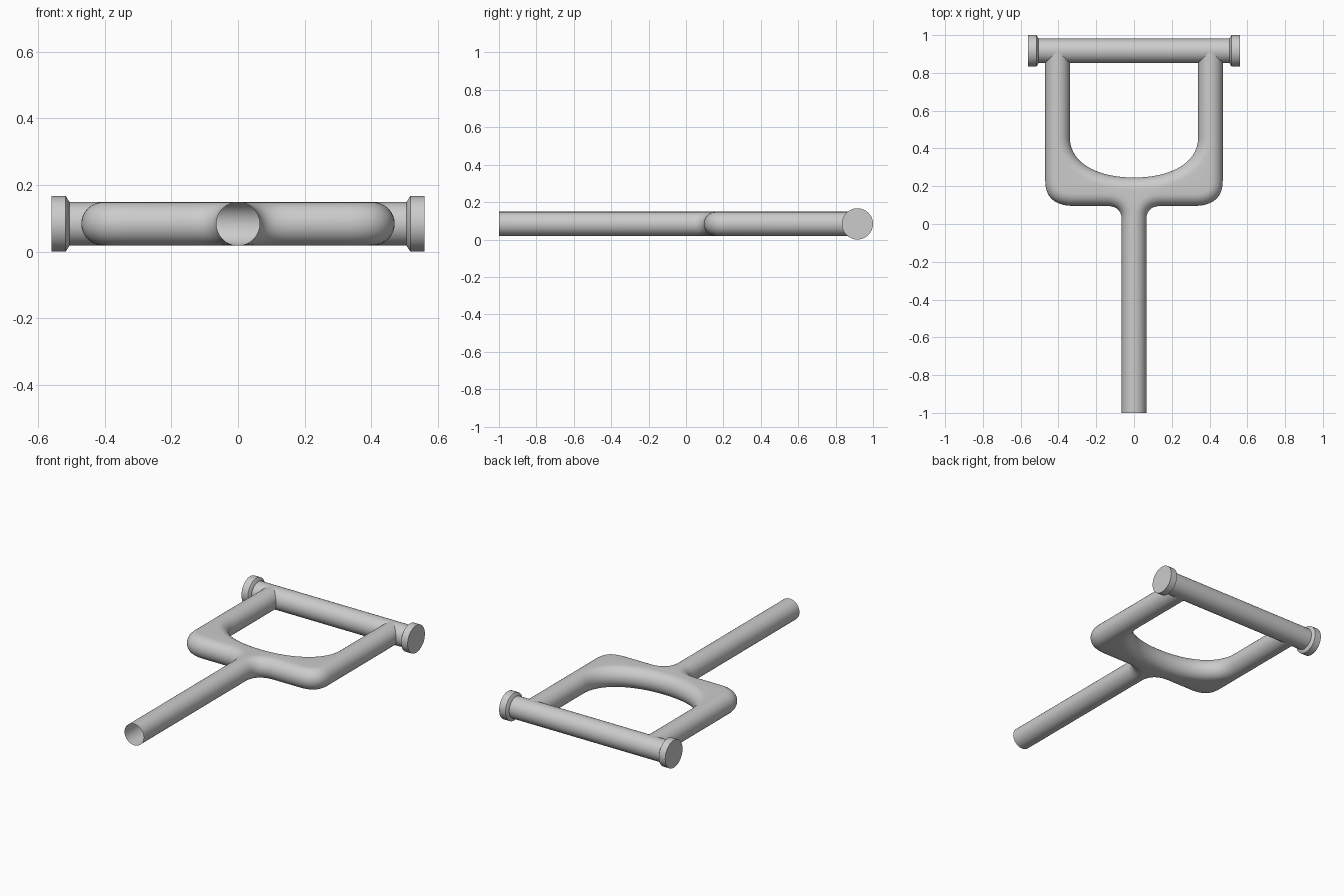
import bpy, bmesh, math
from mathutils import Vector

if "Cube" in bpy.data.objects:
    bpy.data.objects.remove(bpy.data.objects["Cube"])

R = 0.065         # tube radius
ZC = 0.0835       # height of the centre plane
BAR_Y = 0.9165    # axis of the cross bar
ARM = 0.405       # arm axis


def bezier(a, b, c, d, n):
    """Points and tangents along a cubic curve."""
    a, b, c, d = (Vector(p) for p in (a, b, c, d))
    out = []
    for i in range(n + 1):
        t = i / n
        s = 1 - t
        p = a * s**3 + b * 3 * s * s * t + c * 3 * s * t * t + d * t**3
        tan = (b - a) * s * s + (c - b) * 2 * s * t + (d - c) * t * t
        out.append((p, tan.normalized()))
    return out


def finish(bm, name):
    bmesh.ops.remove_doubles(bm, verts=bm.verts, dist=0.0005)
    bmesh.ops.recalc_face_normals(bm, faces=bm.faces)
    me = bpy.data.meshes.new(name)
    bm.to_mesh(me)
    bm.free()
    ob = bpy.data.objects.new(name, me)
    bpy.context.collection.objects.link(ob)
    bpy.ops.object.select_all(action='DESELECT')
    ob.select_set(True)
    bpy.context.view_layer.objects.active = ob
    bpy.ops.object.shade_smooth_by_angle(angle=math.radians(35))
    return ob


def half_round(bm, path, turn, sx, k=16):
    """Half-round edge along an outline; returns its rows of vertices."""
    rows = []
    for p, t in path:
        n = Vector((-t.y, t.x)) * turn
        row = []
        for j in range(k + 1):
            a = -math.pi / 2 + math.pi * j / k
            q = p + n * R * (1 - math.cos(a))
            row.append(bm.verts.new((sx * q.x, q.y, ZC + R * math.sin(a))))
        rows.append(row)
    for r0, r1 in zip(rows, rows[1:]):
        for j in range(k):
            bm.faces.new((r0[j], r0[j + 1], r1[j + 1], r1[j]))
    return rows


# Yoke outlines (right half): stem, fillet, shoulder, arm / inside of the fork
up = Vector((0, 1))
outer = [(Vector((R, -1)), up)]
outer += bezier((R, 0.02), (R, 0.07), (0.09, 0.096), (0.15, 0.096), 10)
outer += bezier((0.33, 0.096), (0.42, 0.1), (ARM + R, 0.14), (ARM + R, 0.23), 14)
outer += [(Vector((ARM + R, y)), up) for y in (0.46, BAR_Y)]
inner = bezier((0, 0.246), (0.19, 0.246), (ARM - R, 0.32), (ARM - R, 0.46), 20)
inner += [(Vector((ARM - R, BAR_Y)), up)]

# Forked yoke with open stem
bm = bmesh.new()
for sx in (1, -1):
    o = half_round(bm, outer, 1, sx)
    i = half_round(bm, inner, -1, sx)
    for side in (0, -1):
        bm.faces.new([r[side] for r in o[1:-1]] + [r[side] for r in reversed(i[:-2])])
bmesh.ops.remove_doubles(bm, verts=bm.verts, dist=0.0005)
finish(bm, "forked_yoke")


def lathe_x(name, profile, seg=48):
    """Turned part about the cross bar axis; profile is (x, radius)."""
    bm = bmesh.new()
    rings = [[bm.verts.new((x, BAR_Y + r * math.cos(2 * math.pi * s / seg),
                            ZC + r * math.sin(2 * math.pi * s / seg)))
              for s in range(seg)] for x, r in profile]
    for a, b in zip(rings, rings[1:]):
        for s in range(seg):
            t = (s + 1) % seg
            bm.faces.new((a[s], a[t], b[t], b[s]))
    bm.faces.new(rings[0])
    bm.faces.new(rings[-1])
    return finish(bm, name)


# Cross bar and its flanged end caps
lathe_x("cross_bar", [(-0.52, R), (0.52, R)])
for side, s in (("right", 1), ("left", -1)):
    lathe_x("end_cap_" + side,
            [(s * 0.505, R), (s * 0.517, 0.0835), (s * 0.56, 0.0835)])
